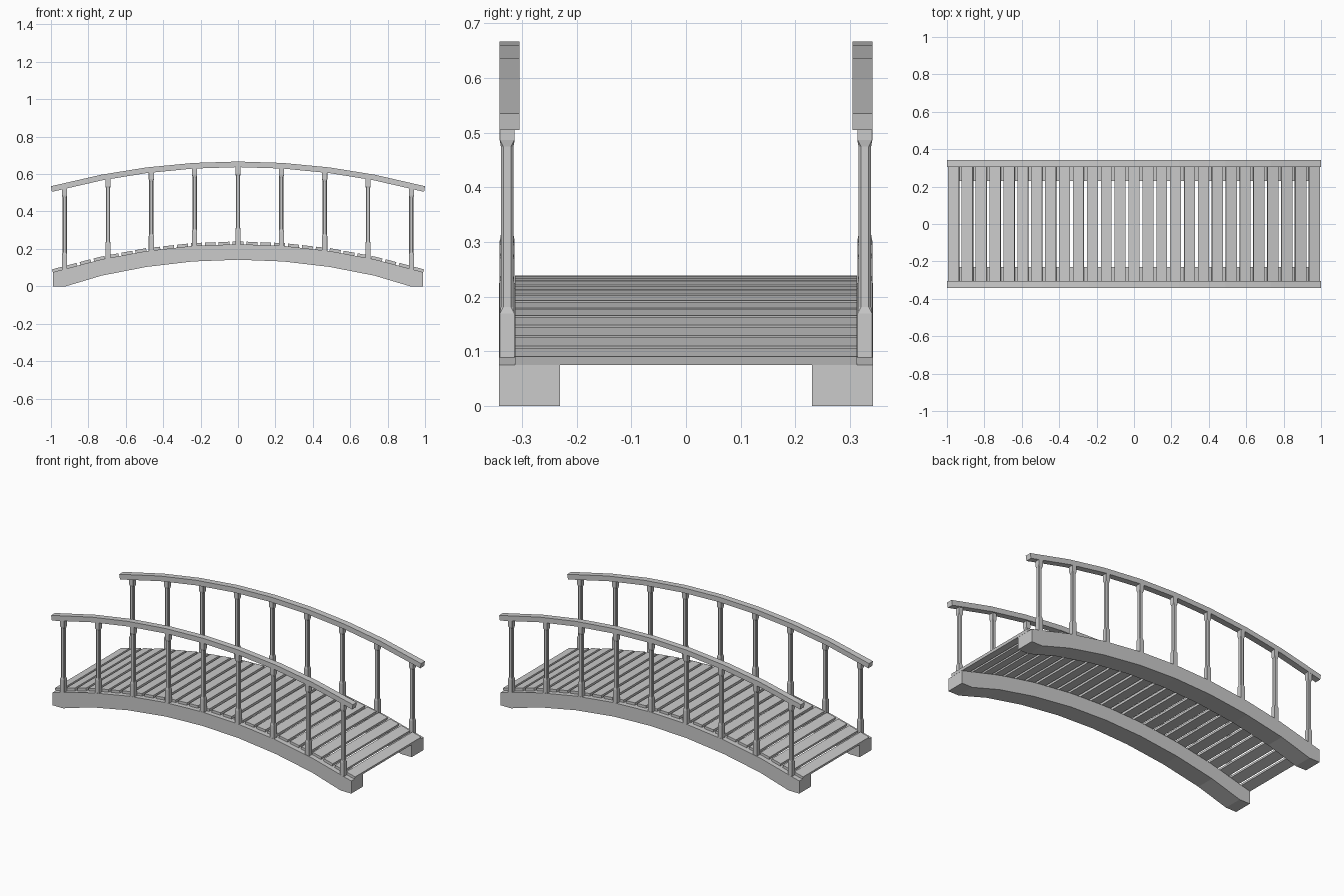
import bpy, bmesh, math

if "Cube" in bpy.data.objects:
    bpy.data.objects.remove(bpy.data.objects["Cube"])

XS = [-1, -0.73, -0.49, -0.24, 0, 0.24, 0.49, 0.73, 1]


def arc(x, crown, drop):
    """Height of a faceted parabolic arch at x."""
    for a, b in zip(XS, XS[1:]):
        if x <= b:
            t = (x - a) / (b - a)
            return crown - drop * (a * a + (b * b - a * a) * t)
    return crown - drop


def beam_top(x):
    return arc(x, 0.225, 0.152)


def rail_bottom(x):
    return arc(x, 0.637, 0.132)


def make(name, bm):
    bmesh.ops.recalc_face_normals(bm, faces=bm.faces)
    me = bpy.data.meshes.new(name)
    bm.to_mesh(me)
    bm.free()
    ob = bpy.data.objects.new(name, me)
    bpy.context.collection.objects.link(ob)
    return ob


def strip(name, tops, bottoms, y0, y1):
    """Solid bar between an upper and a lower x,z polyline."""
    bm = bmesh.new()
    rings = []
    for (xt, zt), (xb, zb) in zip(tops, bottoms):
        rings.append([bm.verts.new(p) for p in
                      ((xt, y0, zt), (xt, y1, zt), (xb, y1, zb), (xb, y0, zb))])
    for a, b in zip(rings, rings[1:]):
        for i in range(4):
            j = (i + 1) % 4
            bm.faces.new((a[i], a[j], b[j], b[i]))
    bm.faces.new(rings[0])
    bm.faces.new(rings[-1][::-1])
    return make(name, bm)


def octagon(bm, x, y, z, h, c):
    k = h - c
    pts = [(h, -k), (h, k), (k, h), (-k, h), (-h, k), (-h, -k), (-k, -h), (k, -h)]
    return [bm.verts.new((x + px, y + py, z)) for px, py in pts]


def post(name, x, y):
    """Square ended post with a chamfered shaft."""
    z0, z1 = beam_top(x), rail_bottom(x)
    full, thin = (0.0138, 0.0006), (0.0115, 0.0045)
    bm = bmesh.new()
    rings = [octagon(bm, x, y, z, *s) for z, s in (
        (z0 - 0.01, full), (z0 + 0.077, full), (z0 + 0.089, thin),
        (z1 - 0.047, thin), (z1 - 0.035, full), (z1 + 0.006, full))]
    for a, b in zip(rings, rings[1:]):
        for i in range(8):
            j = (i + 1) % 8
            bm.faces.new((a[i], a[j], b[j], b[i]))
    bm.faces.new(rings[0][::-1])
    bm.faces.new(rings[-1])
    make(name, bm)


for side, s in (("front", -1), ("back", 1)):
    # arched beam with flat feet
    bx = [-0.99, -0.92] + XS[1:-1] + [0.92, 0.99]
    strip(side + "_beam", [(x, beam_top(x)) for x in bx],
          [(x, 0 if abs(x) > 0.9 else 0.142 - 0.160 * x * x) for x in bx],
          s * 0.23, s * 0.342)
    # arched handrail
    strip(side + "_handrail", [(x, arc(x, 0.667, 0.132)) for x in XS],
          [(x * 0.995, rail_bottom(x)) for x in XS], s * 0.304, s * 0.341)
    # posts
    for i in range(9):
        post(f"{side}_post_{i + 1}", -0.927 + i * 1.854 / 8, s * 0.327)

# deck planks following the beams
N, W, T = 27, 0.058, 0.015
for i in range(N):
    x = -0.962 + i * 1.924 / (N - 1)
    za, zb = beam_top(x - W / 2), beam_top(x + W / 2)
    n = -(zb - za) / W * T
    strip(f"deck_plank_{i + 1}",
          [(x - W / 2 + n, za + T), (x + W / 2 + n, zb + T)],
          [(x - W / 2, za), (x + W / 2, zb)], -0.313, 0.313)
